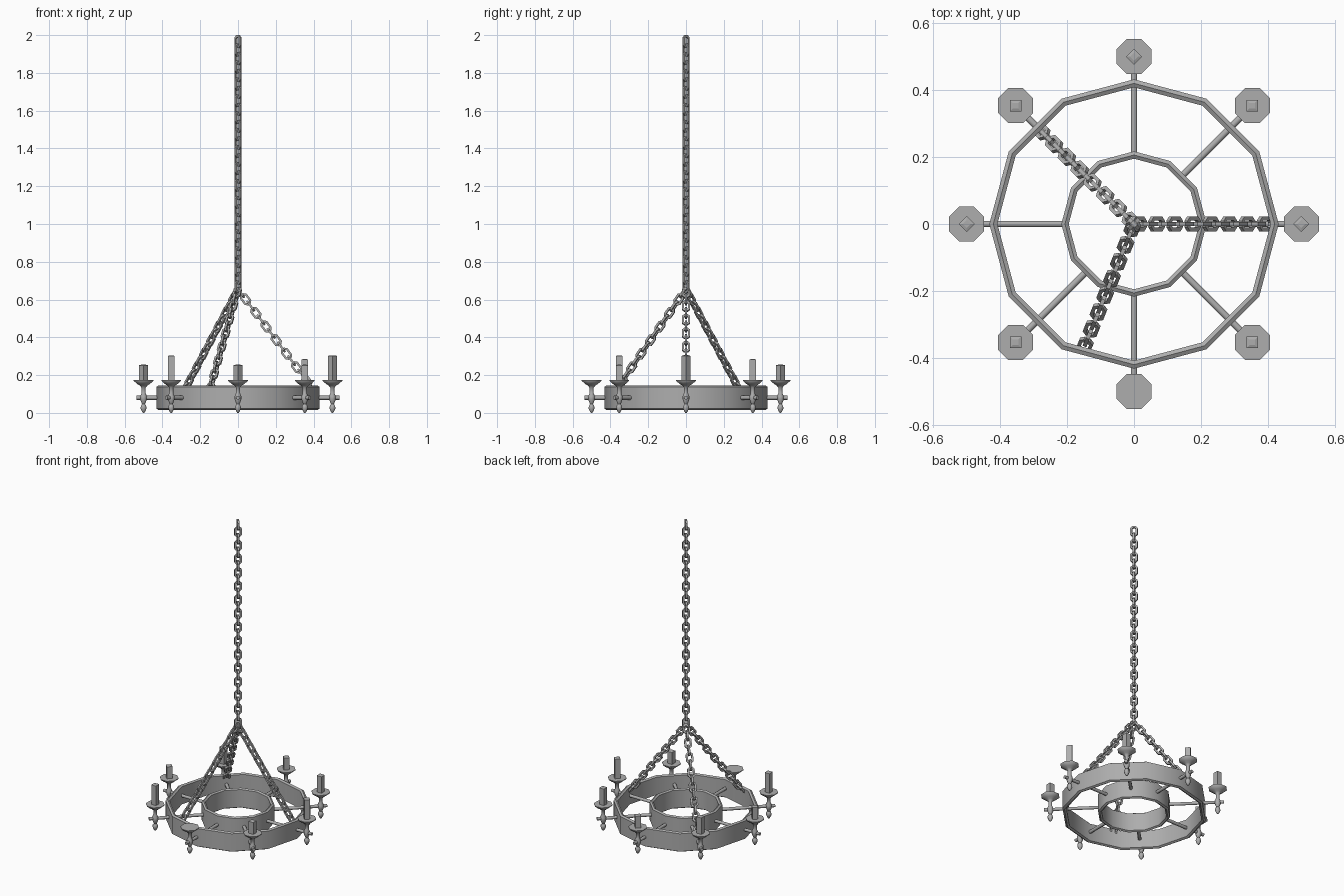
import bpy, bmesh, math
from mathutils import Vector, Matrix

cube = bpy.data.objects.get("Cube")
if cube:
    bpy.data.objects.remove(cube, do_unlink=True)

iron = bpy.data.materials.new("grey iron")
iron.use_nodes = True
GREY = (0.42, 0.42, 0.42, 1)
iron.diffuse_color = GREY
iron.node_tree.nodes["Principled BSDF"].inputs["Base Color"].default_value = GREY


def add_object(name, bm, smooth=None):
    mesh = bpy.data.meshes.new(name)
    bmesh.ops.recalc_face_normals(bm, faces=bm.faces)
    bm.to_mesh(mesh)
    bm.free()
    mesh.materials.append(iron)
    obj = bpy.data.objects.new(name, mesh)
    bpy.context.collection.objects.link(obj)
    if smooth:
        bpy.ops.object.select_all(action='DESELECT')
        obj.select_set(True)
        bpy.context.view_layer.objects.active = obj
        bpy.ops.object.shade_smooth_by_angle(angle=math.radians(smooth))
    return obj


def lathe(bm, profile, sides, matrix=Matrix(), closed=False, turn=0.0):
    """Revolve (radius, height) points; open profiles get flat caps."""
    loops = []
    for r, z in profile:
        loops.append([bm.verts.new(matrix @ Vector((r * math.cos(a), r * math.sin(a), z)))
                      for a in (turn + math.tau * i / sides for i in range(sides))])
    pairs = list(zip(loops, loops[1:]))
    if closed:
        pairs.append((loops[-1], loops[0]))
    for low, high in pairs:
        for i in range(sides):
            j = (i + 1) % sides
            bm.faces.new((low[i], low[j], high[j], high[i]))
    if not closed:
        bm.faces.new(loops[0])
        bm.faces.new(loops[-1])


# Two concentric hoops with softened rims
def hoop(name, outer, thick, low, high, rim=0.007):
    inner, mid = outer - thick, outer - thick / 2
    bm = bmesh.new()
    lathe(bm, [(outer, low + rim), (outer, high - rim), (mid, high),
               (inner, high - rim), (inner, low + rim), (mid, low)], 12, closed=True)
    add_object(name, bm, 35)


hoop("outer_hoop", 0.432, 0.024, 0.015, 0.145)
hoop("inner_hoop", 0.217, 0.022, 0.015, 0.145)

# Eight arms, each with a holder and most with a candle
HOLDER = [(0.004, 0), (0.010, 0.008), (0.017, 0.024), (0.015, 0.038), (0.008, 0.046),
          (0.013, 0.056), (0.019, 0.072), (0.019, 0.088), (0.012, 0.104), (0.012, 0.134),
          (0.022, 0.145), (0.036, 0.153), (0.057, 0.170), (0.057, 0.174)]
CANDLE_TOPS = [0.305, 0.285, 0.255, 0.285, 0.255, 0.305, None, 0.255]

for i, top in enumerate(CANDLE_TOPS):
    spin = Matrix.Rotation(math.tau * i / 8, 4, 'Z')
    place = spin @ Matrix.Translation((0.5, 0, 0))
    bm = bmesh.new()
    lathe(bm, [(0.011, 0.2), (0.011, 0.538)], 6,
          spin @ Matrix.Translation((0, 0, 0.08)) @ Matrix.Rotation(math.pi / 2, 4, 'Y'))
    add_object(f"arm_{i + 1}", bm, 65)
    bm = bmesh.new()
    lathe(bm, HOLDER, 8, place, turn=math.pi / 8)
    add_object(f"candle_holder_{i + 1}", bm, 50)
    if top:
        bm = bmesh.new()
        lathe(bm, [(0.024, 0.17), (0.024, top - 0.003), (0.012, top)], 4, place)
        add_object(f"candle_{i + 1}", bm)


# Chains of stretched eight-sided links, alternately turned by a quarter
WIRE, HALF_WIDTH, PITCH = 0.006, 0.0165, 0.0445


def add_link(bm, matrix):
    stretch = PITCH / 2 + WIRE - HALF_WIDTH
    path = []
    for k in range(8):
        a = math.tau * (k + 0.5) / 8
        out = Vector((math.cos(a), 0, math.sin(a)))
        path.append((out, out * HALF_WIDTH * 1.08 + Vector((0, 0, math.copysign(stretch, out.z)))))
    rings = []
    for out, centre in path:
        side = Vector((0, 1, 0))
        rings.append([bm.verts.new(matrix @ (centre + (out * u + side * v) * WIRE))
                      for u, v in ((1, 1), (-1, 1), (-1, -1), (1, -1))])
    for k in range(8):
        a, b = rings[k], rings[(k + 1) % 8]
        for j in range(4):
            n = (j + 1) % 4
            bm.faces.new((a[j], a[n], b[n], b[j]))


def chain(name, start, end, twist):
    start, end = Vector(start), Vector(end)
    axis = (end - start).normalized()
    side = Vector((0, 0, 1)).cross(axis)
    side = side.normalized() if side.length > 0.01 else Vector((0, 1, 0))
    frame = Matrix((side, axis.cross(side), axis)).transposed().to_4x4()
    count = round((end - start).length / PITCH)
    bm = bmesh.new()
    for k in range(count):
        centre = start.lerp(end, (k + 0.5) / count)
        add_link(bm, Matrix.Translation(centre) @ frame
                 @ Matrix.Rotation(twist + k * math.pi / 2, 4, 'Z'))
    add_object(name, bm)


chain("main_chain", (0, 0, 1.988), (0, 0, 0.645), -math.pi / 4)
for i, degrees in enumerate((0, 135, 248)):
    a = math.radians(degrees)
    chain(f"support_chain_{i + 1}", (0, 0, 0.655),
          (0.405 * math.cos(a), 0.405 * math.sin(a), 0.115), 0)
